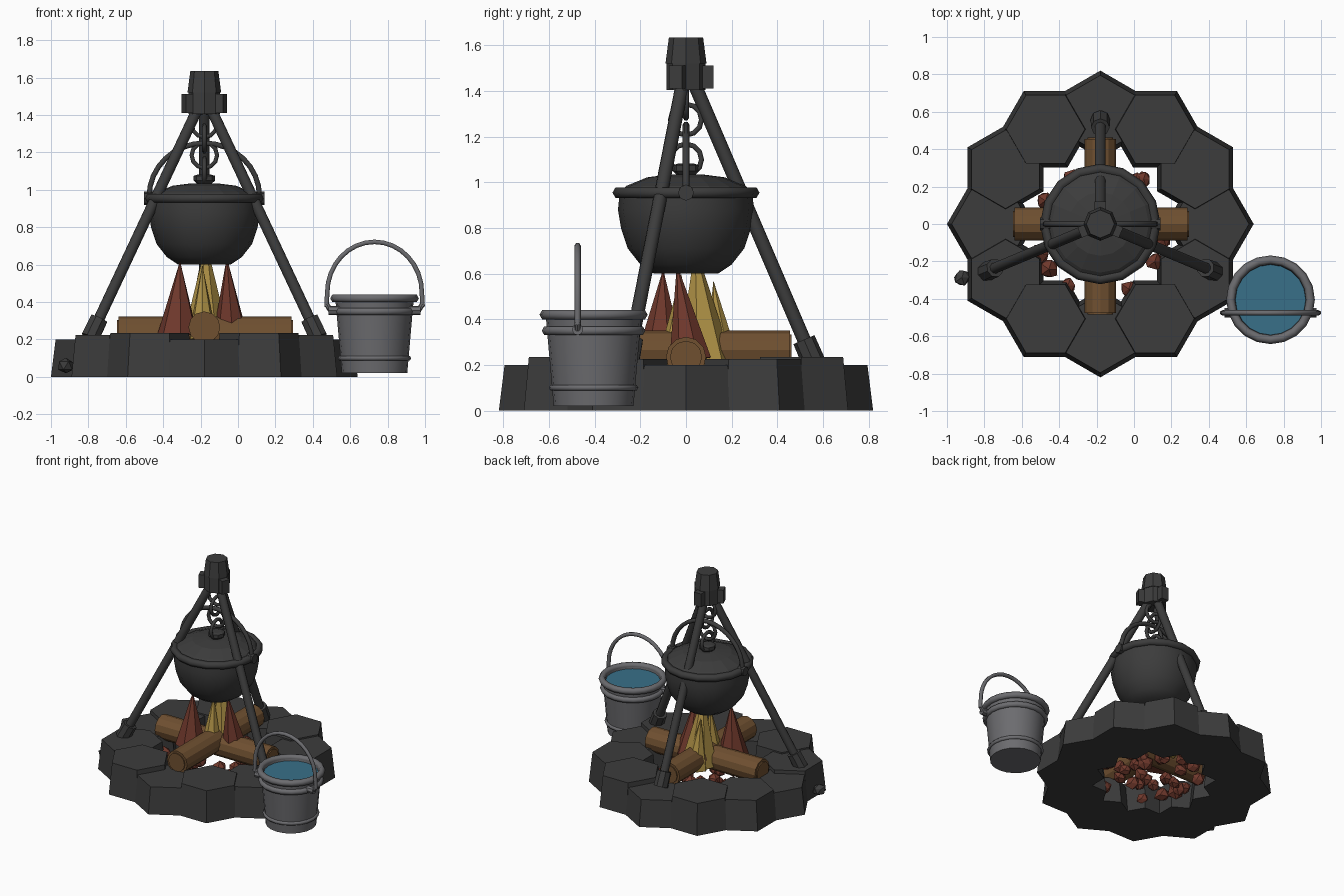
import bpy, bmesh, math, random
from math import sin, cos, pi, radians
from mathutils import Vector, Matrix

if "Cube" in bpy.data.objects:
    bpy.data.objects.remove(bpy.data.objects["Cube"])

random.seed(4)
CX = -0.18          # fire centre in x
BX, BY = 0.73, -0.405  # bucket centre


def material(name, rgb):
    m = bpy.data.materials.new(name)
    m.diffuse_color = (*rgb, 1)
    m.use_nodes = True
    m.node_tree.nodes["Principled BSDF"].inputs["Base Color"].default_value = m.diffuse_color
    return m


IRON = material("dark_iron", (0.045, 0.045, 0.045))
STEEL = material("steel", (0.15, 0.15, 0.16))
WOOD = material("wood", (0.16, 0.08, 0.03))
RED = material("ember_red", (0.16, 0.04, 0.025))
YELLOW = material("flame_yellow", (0.42, 0.28, 0.06))
WATER = material("water_blue", (0.04, 0.16, 0.25))


def finish(bm, name, mat, smooth=None):
    bmesh.ops.recalc_face_normals(bm, faces=bm.faces[:])
    me = bpy.data.meshes.new(name)
    bm.to_mesh(me)
    bm.free()
    me.materials.append(mat)
    ob = bpy.data.objects.new(name, me)
    bpy.context.collection.objects.link(ob)
    if smooth:
        bpy.ops.object.select_all(action='DESELECT')
        ob.select_set(True)
        bpy.context.view_layer.objects.active = ob
        bpy.ops.object.shade_smooth_by_angle(angle=radians(smooth))
    return ob


def lathe(name, profile, x, y, mat, n=16, smooth=None):
    """Revolve (radius, z) points, capping both ends."""
    bm = bmesh.new()
    rings = [[bm.verts.new((x + r * cos(2 * pi * i / n), y + r * sin(2 * pi * i / n), z))
              for i in range(n)] for r, z in profile]
    for a, b in zip(rings, rings[1:]):
        for i in range(n):
            j = (i + 1) % n
            bm.faces.new((a[i], a[j], b[j], b[i]))
    bm.faces.new(rings[0])
    bm.faces.new(rings[-1])
    return finish(bm, name, mat, smooth)


def rod(name, a, b, r1, r2, mat, n=8, smooth=None):
    """Tapered cylinder between two points."""
    a, b = Vector(a), Vector(b)
    d = b - a
    bm = bmesh.new()
    m = Matrix.Translation((a + b) / 2) @ d.to_track_quat('Z', 'Y').to_matrix().to_4x4()
    bmesh.ops.create_cone(bm, cap_ends=True, segments=n, radius1=r1, radius2=r2,
                          depth=d.length, matrix=m)
    return finish(bm, name, mat, smooth)


def tube(name, points, r, mat, closed=False):
    """Round bar following a path."""
    cu = bpy.data.curves.new(name, 'CURVE')
    cu.dimensions = '3D'
    cu.bevel_depth, cu.bevel_resolution, cu.use_fill_caps = r, 1, True
    sp = cu.splines.new('POLY')
    sp.points.add(len(points) - 1)
    for p, co in zip(sp.points, points):
        p.co = (*co, 1)
    sp.use_cyclic_u = closed
    cu.materials.append(mat)
    ob = bpy.data.objects.new(name, cu)
    bpy.context.collection.objects.link(ob)
    return ob


def hoop(name, x, y, z, r, t, mat, n=20):
    pts = [(x + r * cos(2 * pi * i / n), y + r * sin(2 * pi * i / n), z) for i in range(n)]
    return tube(name, pts, t, mat, True)


# Ring of overlapping hexagonal stones
heights = (0.20, 0.225, 0.235)
for k in range(12):
    ang = k * pi / 6
    h = heights[(0, 1, 2)[k % 3]] if k % 6 < 3 else heights[(0, 2, 1)[k % 3]]
    h = 0.20 if k % 3 == 0 else (0.235 if k in (2, 4, 8, 10) else 0.225)
    c = Vector((CX + 0.585 * cos(ang), 0.585 * sin(ang), h / 2))
    bm = bmesh.new()
    bmesh.ops.create_cone(bm, cap_ends=True, segments=6, radius1=0.235, radius2=0.21, depth=h)
    far = max(bm.verts, key=lambda v: v.co.x).co
    turn = ang - math.atan2(far.y, far.x)
    bmesh.ops.transform(bm, verts=bm.verts[:],
                        matrix=Matrix.Translation(c) @ Matrix.Rotation(turn, 4, 'Z'))
    finish(bm, f"hearth_stone_{k}", IRON)

# Coals in the pit, plus one loose pebble outside the ring
spots = [(CX + r * cos(a), r * sin(a), random.uniform(0.05, 0.15), random.uniform(0.04, 0.055))
         for a, r in ((i * 2 * pi / 34 + random.uniform(-.1, .1), random.uniform(0.14, 0.38))
                      for i in range(34))]
for i, (x, y, z, s) in enumerate(spots + [(-0.92, -0.285, 0.06, 0.045)]):
    bm = bmesh.new()
    bmesh.ops.create_icosphere(bm, subdivisions=1, radius=s)
    for v in bm.verts:
        v.co *= random.uniform(0.85, 1.2)
        v.co += Vector((x, y, z))
    finish(bm, f"coal_{i}" if i < 34 else "loose_pebble", RED if i < 34 else IRON)

# Crossed logs with a raised core at each end
for name, a, b, r in (("side_log", (-0.64, 0, 0.235), (0.285, 0, 0.235), 0.088),
                      ("front_log", (CX, -0.475, 0.265), (CX, 0.455, 0.265), 0.085)):
    rod(name, a, b, r, r, WOOD, 12)
    e = (Vector(b) - Vector(a)).normalized() * 0.008
    rod(name + "_core", Vector(a) - e, Vector(b) + e, r * 0.8, r * 0.8, WOOD, 12)

# Flames
for i, (a, b, r, m) in enumerate((
        ((-0.32, -0.11, 0.23), (-0.31, -0.10, 0.62), 0.11, RED),
        ((-0.04, 0.02, 0.22), (-0.06, -0.04, 0.64), 0.095, RED),
        ((-0.17, 0.08, 0.20), (-0.17, 0.04, 0.72), 0.13, YELLOW),
        ((-0.20, 0.16, 0.20), (-0.21, 0.12, 0.57), 0.08, YELLOW),
        ((-0.19, -0.05, 0.20), (-0.19, -0.02, 0.60), 0.08, YELLOW))):
    rod(f"flame_{i}", a, b, r, 0.0, m, 7)

# Tripod: legs, foot sleeves and clamp blocks
for i, (fx, fy) in enumerate(((-0.61, -0.255), (0.61, -0.255), (0, 0.56))):
    foot = Vector((CX + fx, fy, 0.21))
    out = Vector((fx, fy, 0)).normalized()
    top = Vector((CX, 0, 1.47)) + out * 0.02
    rod(f"tripod_leg_{i}", foot, top, 0.03, 0.03, IRON, 10, 40)
    rod(f"foot_sleeve_{i}", foot, foot.lerp(top, 0.08), 0.052, 0.05, IRON, 8)
    bm = bmesh.new()
    m = (Matrix.Translation(Vector((CX, 0, 1.462)) + out * 0.085)
         @ Matrix.Rotation(math.atan2(fy, fx), 4, 'Z') @ Matrix.Diagonal((0.07, 0.06, 0.10, 1)))
    bmesh.ops.create_cube(bm, size=1, matrix=m)
    finish(bm, f"clamp_block_{i}", IRON)
lathe("tripod_hub", [(0.085, 1.405), (0.085, 1.52)], CX, 0, IRON, 8)
lathe("tripod_cap", [(0.09, 1.52), (0.075, 1.635)], CX, 0, IRON, 8)

# Chain links, alternating direction
for i, z in enumerate((1.35, 1.275, 1.185, 1.10)):
    pts = []
    for k in range(12):
        u, w = 0.068 * cos(k * pi / 6), 0.068 * sin(k * pi / 6)
        pts.append((CX + u, 0, z + w) if i % 2 == 0 else (CX, u, z + w))
    tube(f"chain_link_{i}", pts, 0.013, IRON, True)

# Cauldron, rim, lid, knob and carrying handle
lathe("cauldron", [(0.14, 0.60), (0.2, 0.64), (0.255, 0.71), (0.285, 0.80), (0.298, 0.88), (0.29, 0.96)],
      CX, 0, IRON, 16, 40)
hoop("cauldron_rim", CX, 0, 0.955, 0.295, 0.027, IRON, 16)
lathe("lid", [(0.285, 0.965), (0.26, 0.985), (0.17, 1.022), (0.07, 1.035)], CX, 0, IRON, 16)
lathe("lid_knob", [(0.035, 1.03), (0.058, 1.05), (0.058, 1.075), (0.035, 1.082)], CX, 0, IRON, 8)
tube("cauldron_handle", [(CX + 0.295 * cos(k * pi / 16), 0.0, 0.965 + 0.285 * sin(k * pi / 16))
                         for k in range(17)], 0.016, IRON)
for s in (-1, 1):
    rod(f"cauldron_lug_{s}", (CX + s * 0.27, 0, 0.955), (CX + s * 0.322, 0, 0.955),
        0.035, 0.035, IRON)

# Water bucket: open shell, hoops, water and arched handle
lathe("bucket", [(0.175, 0.02), (0.21, 0.42), (0.19, 0.42), (0.185, 0.385)], BX, BY, STEEL, 20, 35)
lathe("water", [(0.192, 0.39), (0.192, 0.405)], BX, BY, WATER, 20)
for name, z, r, t in (("bucket_rim", 0.42, 0.213, 0.024), ("bucket_upper_hoop", 0.35, 0.205, 0.022),
                      ("bucket_lower_hoop", 0.10, 0.182, 0.014)):
    hoop(name, BX, BY, z, r, t, STEEL)
HY = BY - 0.07
arch = [(BX + 0.253 * cos(k * pi / 16), HY, 0.45 + 0.272 * sin(k * pi / 16)) for k in range(17)]
tube("bucket_handle", [(BX + 0.257, HY, 0.375)] + arch + [(BX - 0.257, HY, 0.375)], 0.014, STEEL)
for s in (-1, 1):
    rod(f"handle_pin_{s}", (BX + s * 0.17, HY, 0.355), (BX + s * 0.245, HY, 0.355),
        0.025, 0.025, STEEL)
    rod(f"handle_hook_{s}", (BX + s * 0.235, HY, 0.355), (BX + s * 0.257, HY, 0.39),
        0.014, 0.014, STEEL)
